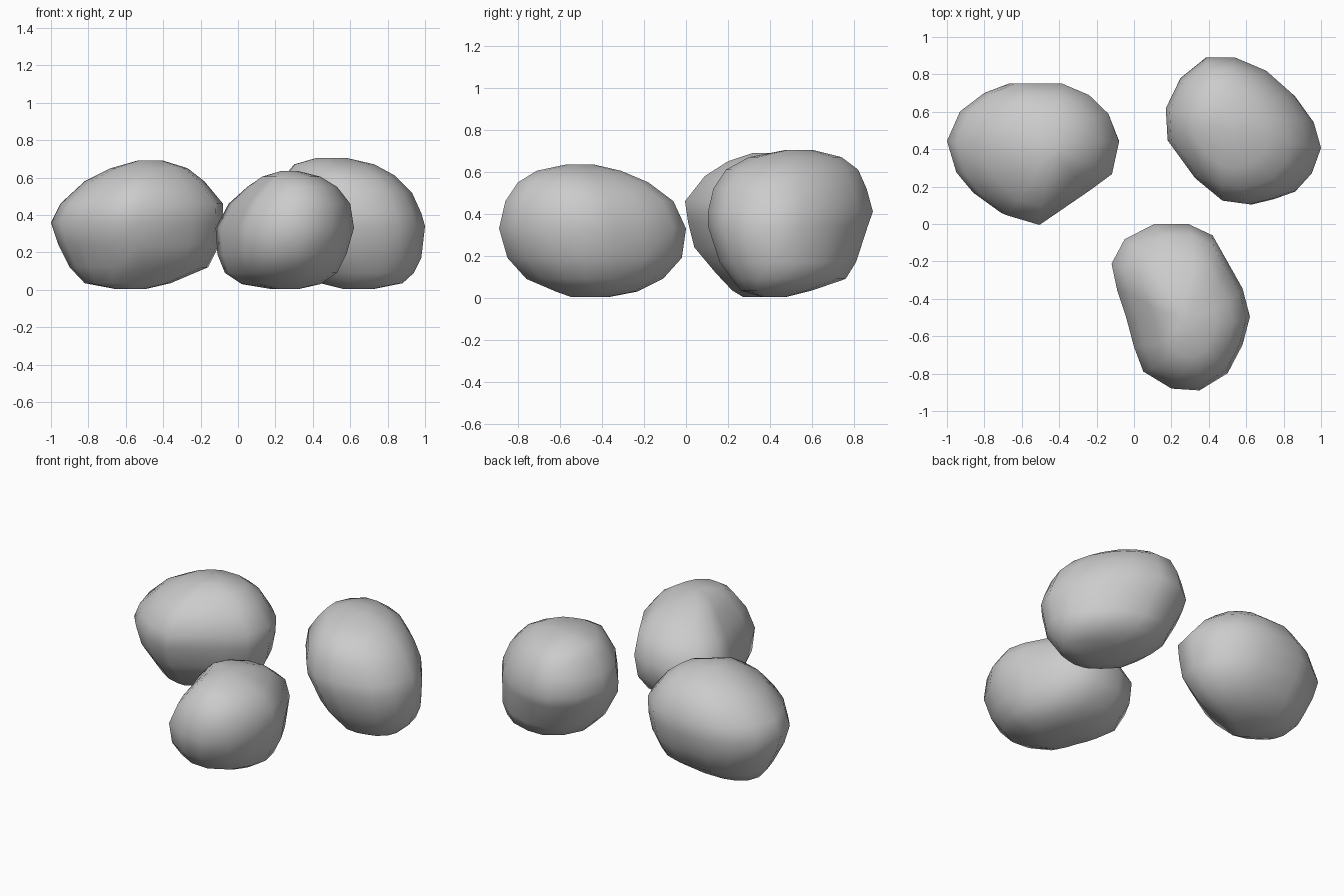
import bpy, bmesh


def rock(name, outline, bulge, levels):
    """Loft a plan outline through heights; each level is (z, x0, x1, y0, y1).
    bulge fills out one lower corner, given as a direction in plan."""
    xs, ys = [p[0] for p in outline], [p[1] for p in outline]
    ax, bx, ay, by = min(xs), max(xs), min(ys), max(ys)
    zmid = levels[-1][0] / 2
    bm = bmesh.new()
    rings = []
    for z, x0, x1, y0, y1 in levels:
        low = max(0, 1 - z / zmid)
        ring = []
        for x, y in outline:
            u = 2 * (x - ax) / (bx - ax) - 1
            v = 2 * (y - ay) / (by - ay) - 1
            if u * bulge[0] + v * bulge[1] > 0:
                k = low * (1 - u * u) * (1 - v * v)
                u, v = u + k * bulge[0], v + k * bulge[1]
            ring.append(bm.verts.new((x0 + (u + 1) / 2 * (x1 - x0),
                                      y0 + (v + 1) / 2 * (y1 - y0), z)))
        rings.append(ring)
    n = len(outline)
    for low, high in zip(rings, rings[1:]):
        for i in range(n):
            j = (i + 1) % n
            bm.faces.new((low[i], low[j], high[j], high[i]))
    bm.faces.new(rings[0])
    bm.faces.new(rings[-1])
    bmesh.ops.recalc_face_normals(bm, faces=bm.faces)
    for f in bm.faces:
        f.smooth = True
    mesh = bpy.data.meshes.new(name)
    bm.to_mesh(mesh)
    bm.free()
    obj = bpy.data.objects.new(name, mesh)
    bpy.context.collection.objects.link(obj)


# Left rock, with a blunt point toward the front
rock("left_rock",
     [(-1, .44), (-.95, .27), (-.86, .16), (-.71, .05), (-.53, 0), (-.25, .18), (-.12, .27),
      (-.08, .44), (-.14, .59), (-.25, .69), (-.4, .75), (-.67, .75), (-.8, .7), (-.93, .6)],
     (-.15, .15),
     [(.005, -.66, -.49, .27, .43), (.035, -.82, -.36, .22, .55), (.12, -.9, -.16, .14, .66),
      (.24, -.96, -.1, .04, .72), (.36, -1, -.08, .01, .75), (.46, -.95, -.08, -.005, .75),
      (.58, -.82, -.18, .09, .69), (.65, -.68, -.27, .2, .6), (.69, -.54, -.4, .32, .46)])

# Front rock, long from front to back
rock("front_rock",
     [(-.12, -.21), (-.09, -.35), (-.04, -.5), (0, -.65), (.05, -.78), (.2, -.87), (.35, -.88),
      (.5, -.79), (.58, -.64), (.62, -.49), (.58, -.34), (.5, -.2), (.42, -.06), (.29, 0),
      (.11, 0), (-.05, -.08)],
     (.2, .2),
     [(.005, .17, .33, -.55, -.36), (.03, .02, .44, -.62, -.23), (.09, -.07, .53, -.76, -.11),
      (.19, -.11, .58, -.85, -.02), (.33, -.12, .62, -.89, 0), (.46, -.05, .6, -.86, -.06),
      (.55, .05, .53, -.8, -.18), (.605, .13, .44, -.71, -.31), (.635, .23, .32, -.57, -.44)])

# Right rock at the back, the tallest
rock("right_rock",
     [(.17, .62), (.18, .45), (.33, .25), (.48, .13), (.63, .11), (.75, .14), (.86, .18),
      (.95, .28), (1, .42), (.96, .56), (.86, .7), (.72, .82), (.55, .89), (.39, .89), (.25, .78)],
     (.15, .15),
     [(.005, .56, .73, .36, .48), (.035, .44, .88, .26, .6), (.09, .35, .94, .22, .76),
      (.17, .27, .98, .16, .81), (.34, .18, 1, .105, .865), (.41, .17, .98, .105, .89),
      (.52, .19, .93, .13, .86), (.61, .25, .84, .19, .82), (.67, .3, .73, .3, .74),
      (.705, .42, .58, .48, .6)])
